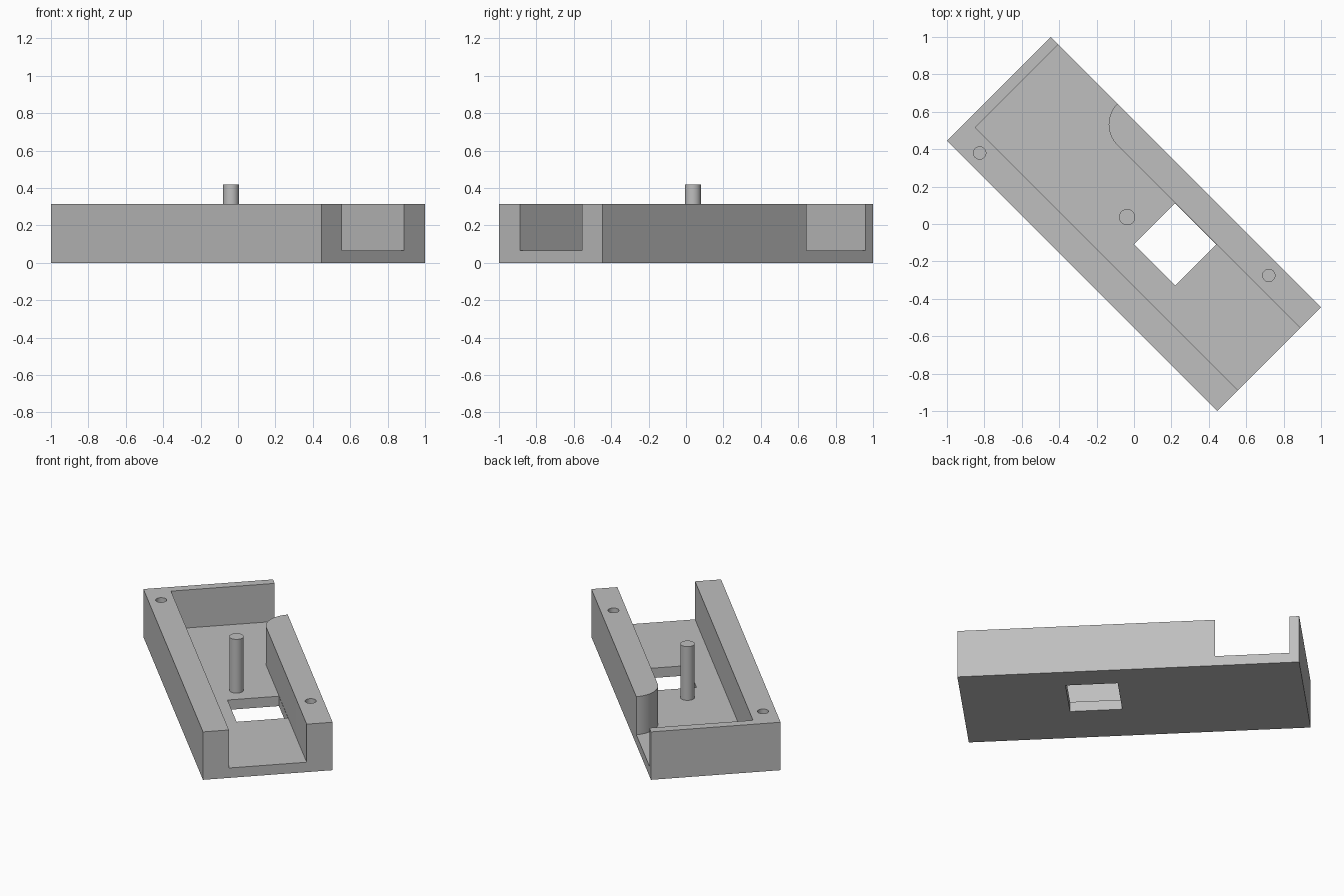
import bpy
import bmesh
from math import cos, sin, pi, radians
from mathutils import Matrix

default = bpy.data.objects.get("Cube")
if default:
    bpy.data.objects.remove(default, do_unlink=True)

TURN = Matrix.Rotation(radians(-45), 4, "Z")  # the tray lies diagonally
HALF_L, HALF_W, HEIGHT, FLOOR = 1.022, 0.392, 0.315, 0.065
INNER = 0.235   # half width of the channel
END = -0.965    # inside of the end wall
ARC = HALF_W - INNER

grey = bpy.data.materials.new("plain grey")
grey.use_nodes = True
colour = (0.52, 0.52, 0.52, 1)
grey.diffuse_color = colour
grey.node_tree.nodes["Principled BSDF"].inputs["Base Color"].default_value = colour


def prism(name, outline, bottom, top):
    """Extrude an outline (length, width) between two heights."""
    bm = bmesh.new()
    face = bm.faces.new([bm.verts.new((u, v, bottom)) for u, v in outline])
    up = bmesh.ops.extrude_face_region(bm, geom=[face])["geom"]
    verts = [g for g in up if isinstance(g, bmesh.types.BMVert)]
    bmesh.ops.translate(bm, verts=verts, vec=(0, 0, top - bottom))
    bmesh.ops.recalc_face_normals(bm, faces=bm.faces)
    bm.transform(TURN)
    mesh = bpy.data.meshes.new(name)
    bm.to_mesh(mesh)
    bm.free()
    mesh.materials.append(grey)
    obj = bpy.data.objects.new(name, mesh)
    bpy.context.collection.objects.link(obj)
    return obj


def rect(u0, u1, v0, v1):
    return [(u0, v0), (u1, v0), (u1, v1), (u0, v1)]


def arc(u, v, r, start, end, steps):
    angles = [start + (end - start) * i / steps for i in range(steps + 1)]
    return [(u + r * cos(a), v + r * sin(a)) for a in angles]


def circle(u, v, r, sides=48):
    return arc(u, v, r, 0, 2 * pi, sides)[:-1]


def smooth(obj):
    bpy.ops.object.select_all(action="DESELECT")
    obj.select_set(True)
    bpy.context.view_layer.objects.active = obj
    bpy.ops.object.shade_smooth_by_angle(angle=radians(30))


# Solid tray block
body = prism("tray_body", rect(-HALF_L, HALF_L, -HALF_W, HALF_W), 0, HEIGHT)

# Channel open at one end, with a side gap beside the rounded wall end
channel = [(1.2, -INNER), (1.2, INNER)]
channel += arc(-0.361, HALF_W, ARC, -pi / 2, -pi, 20)
channel += [(-0.361 - ARC, 0.6), (END, 0.6), (END, -INNER)]

cutters = [
    prism("channel_cutter", channel, FLOOR, 0.6),
    prism("window_cutter", rect(0.077, 0.389, -0.077, 0.234), -0.1, 0.2),
    prism("screw_hole_cutter", circle(-0.852, -0.315, 0.033), 0.1, 0.6),
    prism("screw_hole_cutter", circle(0.704, 0.315, 0.033), 0.1, 0.6),
]
for cutter in cutters:
    cutter.hide_render = True
    mod = body.modifiers.new("cut", "BOOLEAN")
    mod.operation, mod.solver, mod.object = "DIFFERENCE", "EXACT", cutter
    bpy.context.view_layer.objects.active = body
    bpy.ops.object.modifier_apply(modifier=mod.name)
    bpy.data.objects.remove(cutter, do_unlink=True)
smooth(body)

# Upright pin on the floor
pin = prism("centre_pin", circle(-0.052, 0, 0.043), FLOOR - 0.01, 0.418)
smooth(pin)
